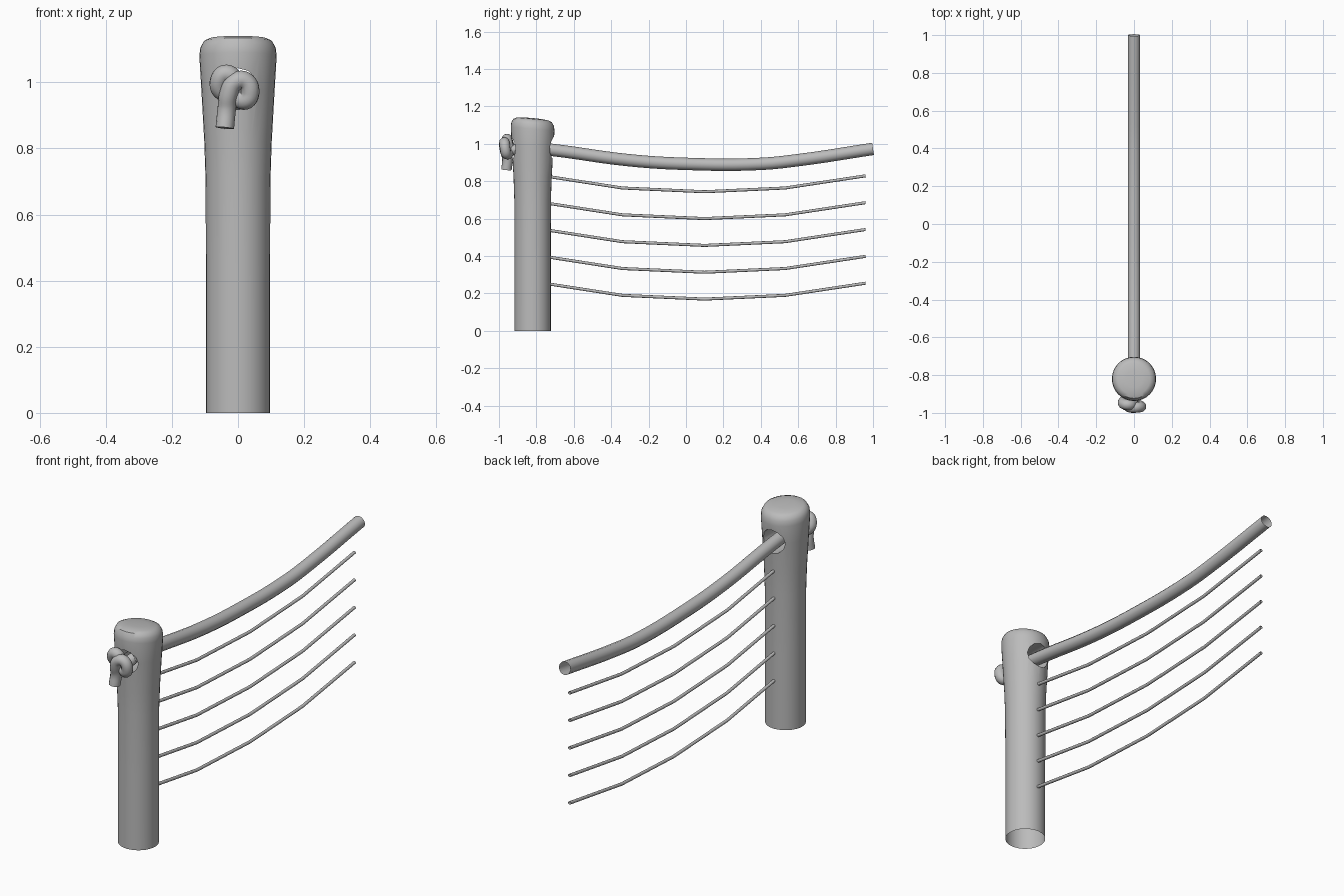
import bpy, bmesh
from math import pi, radians
from mathutils import Vector

old = bpy.data.objects.get("Cube")
if old:
    bpy.data.objects.remove(old, do_unlink=True)

GREY = (0.5, 0.5, 0.5, 1)
mat = bpy.data.materials.new("plain grey")
mat.use_nodes = True
mat.diffuse_color = GREY
mat.node_tree.nodes["Principled BSDF"].inputs["Base Color"].default_value = GREY

POST_Y = -0.82


def activate(obj):
    bpy.ops.object.select_all(action='DESELECT')
    obj.select_set(True)
    bpy.context.view_layer.objects.active = obj


def smooth(obj, angle=40):
    activate(obj)
    bpy.ops.object.shade_smooth_by_angle(angle=radians(angle))


def tube(name, points, radius, curved, caps=False):
    """Round strand swept along a path, turned into a mesh."""
    cu = bpy.data.curves.new(name, 'CURVE')
    cu.dimensions = '3D'
    cu.bevel_depth = radius
    cu.bevel_resolution = 4
    cu.resolution_u = 6
    cu.use_fill_caps = caps
    sp = cu.splines.new('BEZIER')
    sp.bezier_points.add(len(points) - 1)
    for bp, p in zip(sp.bezier_points, points):
        bp.co = p
        bp.handle_left_type = bp.handle_right_type = 'AUTO' if curved else 'VECTOR'
    if not curved:
        sp.resolution_u = 1
    obj = bpy.data.objects.new(name, cu)
    bpy.context.collection.objects.link(obj)
    activate(obj)
    bpy.ops.object.convert(target='MESH')
    obj = bpy.context.object
    obj.data.materials.clear()
    obj.data.materials.append(mat)
    smooth(obj)
    return obj


# Post: turned profile, flaring to a rounded, slightly tilted head
profile = [(0, 0), (0.097, 0), (0.097, 0.4), (0.098, 0.7), (0.102, 0.82),
           (0.111, 0.98), (0.117, 1.08), (0.114, 1.105), (0.103, 1.125),
           (0.085, 1.133), (0.045, 1.137), (0, 1.138)]
bm = bmesh.new()
verts = [bm.verts.new((r, 0, z)) for r, z in profile]
edges = [bm.edges.new(pair) for pair in zip(verts, verts[1:])]
bmesh.ops.spin(bm, geom=verts + edges, cent=(0, 0, 0), axis=(0, 0, 1),
               angle=2 * pi, steps=32)
bmesh.ops.remove_doubles(bm, verts=bm.verts, dist=0.0005)
bmesh.ops.recalc_face_normals(bm, faces=bm.faces)
for v in bm.verts:
    if v.co.z > 1.07:
        v.co.z -= 0.09 * v.co.y
    v.co.y += POST_Y
mesh = bpy.data.meshes.new("post")
bm.to_mesh(mesh)
bm.free()
post = bpy.data.objects.new("post", mesh)
bpy.context.collection.objects.link(post)
mesh.materials.append(mat)

# Hole through the head for the rope
bpy.ops.mesh.primitive_cylinder_add(vertices=12, radius=0.063, depth=0.5,
                                    location=(0, POST_Y, 0.98),
                                    rotation=(pi / 2, 0, 0))
cutter = bpy.context.object
cutter.name = "hole_cutter"
cutter.hide_render = True
cutter.data.materials.append(mat)
activate(post)
mod = post.modifiers.new("hole", 'BOOLEAN')
mod.operation = 'DIFFERENCE'
mod.solver = 'EXACT'
mod.object = cutter
bpy.ops.object.modifier_apply(modifier=mod.name)
bpy.data.objects.remove(cutter, do_unlink=True)

# Open foot of the post
bm = bmesh.new()
bm.from_mesh(post.data)
foot = [f for f in bm.faces if f.calc_center_median().z < 0.001]
bmesh.ops.delete(bm, geom=foot, context='FACES')
bm.to_mesh(post.data)
bm.free()
smooth(post)

# Sagging handrail rope
tube("handrail_rope",
     [(0, y, z) for y, z in [(-0.9, 0.985), (-0.72, 0.968), (-0.3, 0.912),
                             (0, 0.893), (0.4, 0.893), (0.6, 0.913), (1, 0.973)]],
     0.033, True)

# Overhand knot with a hanging tail
tube("rope_knot",
     [(0.01, -0.88, 0.98), (-0.01, -0.93, 0.965), (-0.05, -0.937, 0.975),
      (-0.057, -0.95, 1.005), (-0.035, -0.957, 1.026), (-0.008, -0.953, 1.0),
      (-0.003, -0.945, 0.962), (0.022, -0.958, 0.945), (0.037, -0.966, 0.97),
      (0.02, -0.97, 1.005), (-0.01, -0.972, 1.0), (-0.028, -0.967, 0.965),
      (-0.034, -0.955, 0.92), (-0.04, -0.96, 0.862)],
     0.028, True, True)

# Five thin sagging wires
sag = [(-0.76, 0.085), (-0.34, 0.02), (0.1, 0), (0.53, 0.02), (0.96, 0.085)]
for i in range(5):
    low = 0.17 + 0.1435 * i
    tube(f"wire_{i + 1}", [(0, y, low + dz) for y, dz in sag], 0.008, False)
